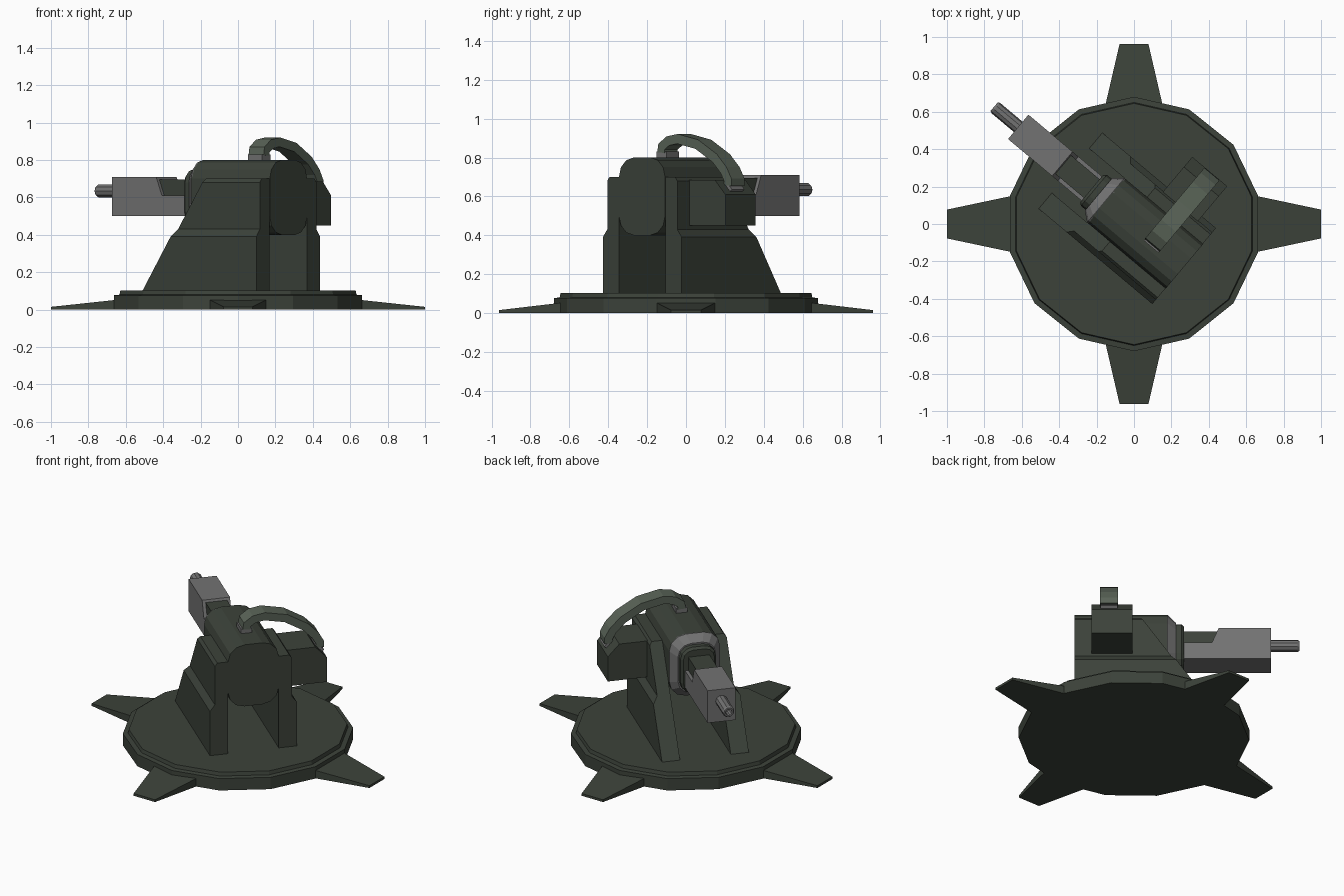
import bpy, bmesh, math
from mathutils import Vector

if "Cube" in bpy.data.objects:
    bpy.data.objects.remove(bpy.data.objects["Cube"])

A = math.radians(140)
FWD = Vector((math.cos(A), math.sin(A), 0))      # gun direction
SIDE = Vector((math.sin(A), -math.cos(A), 0))    # right of the gun


def material(name, rgb):
    m = bpy.data.materials.new(name)
    m.diffuse_color = (*rgb, 1)
    m.use_nodes = True
    m.node_tree.nodes["Principled BSDF"].inputs["Base Color"].default_value = m.diffuse_color
    return m


GREEN = material("dark_green", (0.045, 0.055, 0.042))
LIGHT = material("pale_green", (0.10, 0.125, 0.095))
GREY = material("metal_grey", (0.17, 0.17, 0.17))


def P(f, s, z):
    return FWD * f + SIDE * s + Vector((0, 0, z))


def loft(name, rings, mat):
    """Skin a row of equal rings and cap both ends."""
    bm = bmesh.new()
    vs = [[bm.verts.new(p) for p in r] for r in rings]
    n = len(vs[0])
    for a, b in zip(vs, vs[1:]):
        for i in range(n):
            j = (i + 1) % n
            bm.faces.new((a[i], a[j], b[j], b[i]))
    bm.faces.new(vs[0])
    bm.faces.new(vs[-1])
    bmesh.ops.recalc_face_normals(bm, faces=bm.faces)
    me = bpy.data.meshes.new(name)
    bm.to_mesh(me)
    bm.free()
    me.materials.append(mat)
    ob = bpy.data.objects.new(name, me)
    bpy.context.collection.objects.link(ob)
    return ob


def rounded(f, hw, z0, z1, r, seg=3):
    """Rounded rectangle across the gun axis."""
    pts = []
    for k, (cs, cz) in enumerate([(hw - r, z1 - r), (r - hw, z1 - r),
                                  (r - hw, z0 + r), (hw - r, z0 + r)]):
        for i in range(seg + 1):
            a = math.pi / 2 * (k + i / seg)
            pts.append(P(f, cs + r * math.cos(a), cz + r * math.sin(a)))
    return pts


def disc(r, z, n=14):
    return [Vector((r * math.cos(a), r * math.sin(a), z))
            for a in (math.pi / 2 + math.tau * i / n for i in range(n))]


# Stepped base
loft("base_plate", [disc(0.68, 0), disc(0.68, 0.077), disc(0.65, 0.08),
                    disc(0.645, 0.103)], GREEN)

# Four ground spikes
for i in range(4):
    a = i * math.pi / 2
    d = Vector((math.cos(a), math.sin(a), 0))
    t = Vector((-d.y, d.x, 0))
    root, tip = (0.645, 1.0) if i % 2 == 0 else (0.64, 0.963)

    def ring(r, w, h):
        return [d * r + t * x + Vector((0, 0, z))
                for x, z in ((-w, 0), (w, 0), (w, h), (-w, h))]
    loft("base_spike_%d" % (i + 1), [ring(root, 0.152, 0.053), ring(tip, 0.077, 0.015)], GREEN)

# Side support plates with a sloping front edge
section = [(0.155, 0.10), (0.265, 0.10), (0.265, 0.39), (0.235, 0.43),
           (0.235, 0.68), (0.22, 0.70), (0.155, 0.70)]
for side, label in ((-1, "left"), (1, "right")):
    loft(label + "_support",
         [[P(-0.35, side * s, z) for s, z in section],
          [P(0.445 - 0.678 * (z - 0.1), side * s, z) for s, z in section]], GREEN)

# Rounded gun housing, front collar and neck
loft("gun_housing", [rounded(-0.352, 0.155, 0.4, 0.8, 0.1),
                     rounded(0.195, 0.155, 0.4, 0.8, 0.1)], GREEN)
loft("front_collar", [rounded(0.19, 0.155, 0.4, 0.8, 0.1),
                      rounded(0.197, 0.155, 0.4, 0.8, 0.1),
                      rounded(0.247, 0.115, 0.44, 0.76, 0.08)], GREY)
loft("neck", [rounded(0.24, 0.108, 0.455, 0.75, 0.07),
              rounded(0.28, 0.108, 0.455, 0.75, 0.07),
              rounded(0.295, 0.095, 0.468, 0.737, 0.06)], GREEN)

# Gun receiver with a notched top, and the insert filling the notch
recv = [(0.28, 0.50), (0.808, 0.50), (0.808, 0.71), (0.50, 0.71), (0.46, 0.61), (0.28, 0.61)]
loft("gun_receiver", [[P(f, s, z) for f, z in recv] for s in (-0.085, 0.085)], GREY)
ins = [(0.28, 0.60), (0.47, 0.60), (0.51, 0.695), (0.28, 0.695)]
loft("receiver_insert", [[P(f, s, z) for f, z in ins] for s in (-0.065, 0.065)], GREEN)

# Hollow barrel
loft("barrel", [[P(f, r * math.cos(a), 0.635 + r * math.sin(a))
                 for a in (math.tau * i / 10 for i in range(10))]
                for f, r in ((0.80, 0.036), (0.965, 0.036), (0.976, 0.030),
                             (0.976, 0.020), (0.92, 0.020))], GREY)

# Ammunition box on the right side
box = [(0.225, 0.45), (0.475, 0.45), (0.475, 0.61), (0.405, 0.685), (0.225, 0.685)]
loft("ammo_box", [[P(f, s, z) for s, z in box] for f in (-0.252, -0.008)], GREEN)

# Curved feed band from housing to box
path = [Vector(p) for p in ((0, 0.825), (0.002, 0.855), (0.045, 0.885), (0.11, 0.896),
                            (0.24, 0.868), (0.36, 0.797), (0.42, 0.735), (0.448, 0.685),
                            (0.447, 0.655))]
rings = []
for i, c in enumerate(path):
    d = (path[min(i + 1, len(path) - 1)] - path[max(i - 1, 0)]).normalized()
    nrm = Vector((-d.y, d.x)) * 0.025
    o, q = c + nrm, c - nrm
    rings.append([P(f, p.x, p.y) for f, p in ((-0.2, o), (-0.095, o), (-0.095, q), (-0.2, q))])
loft("feed_band", rings, LIGHT)

# Sockets at both ends of the band
loft("housing_socket", [[P(-0.147 + x, y, z) for x, y in
                         ((-0.05, -0.034), (0.05, -0.034), (0.05, 0.034), (-0.05, 0.034))]
                        for z in (0.795, 0.83)], GREY)
n = Vector((0.075, 0.07)).normalized()
t = Vector((-n.y, n.x))
foot = [Vector((0.438, 0.645)) + n * a + t * b
        for a, b in ((-0.01, -0.03), (0.02, -0.03), (0.02, 0.03), (-0.01, 0.03))]
loft("box_socket", [[P(f, p.x, p.y) for p in foot] for f in (-0.197, -0.097)], GREY)
